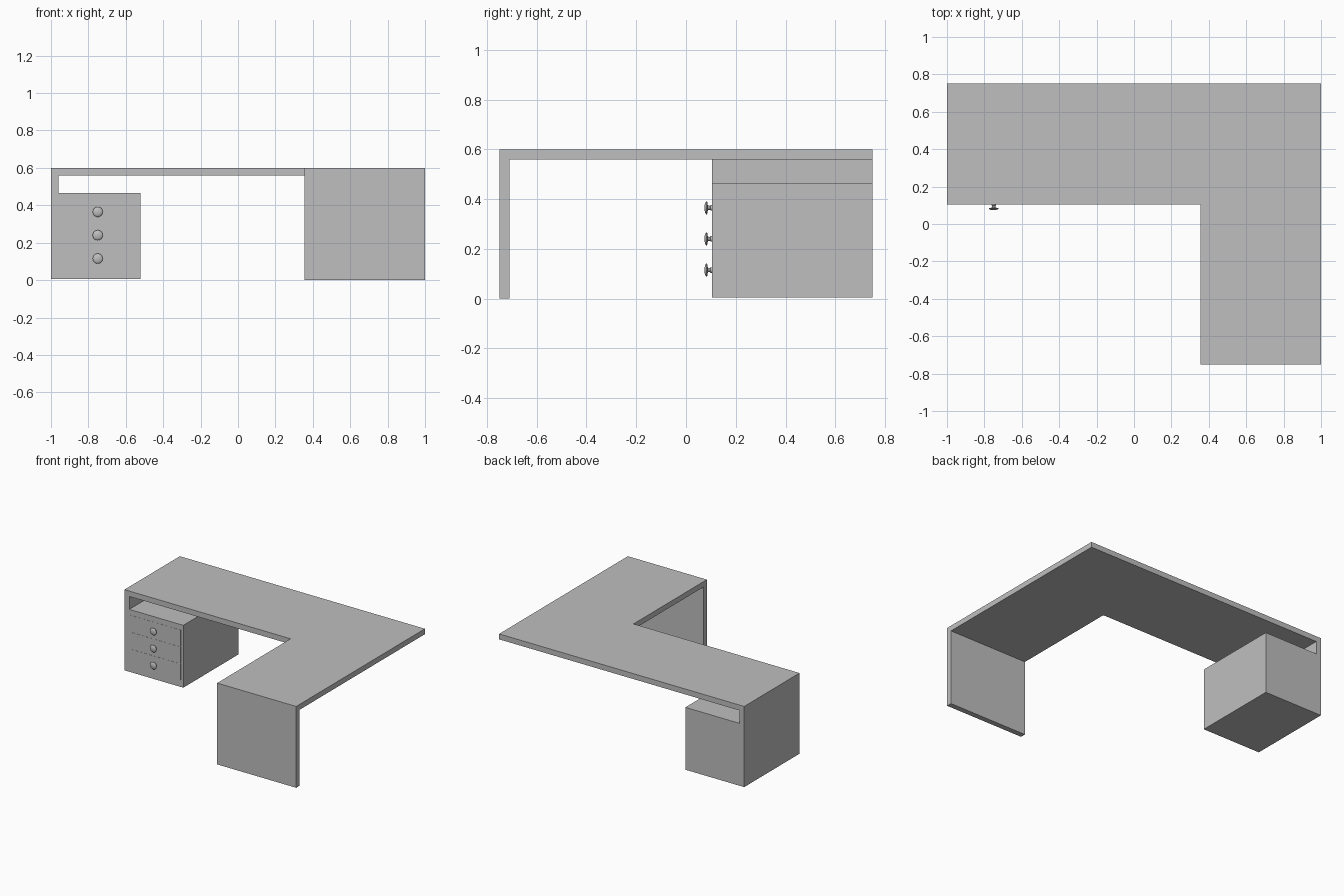
import bpy
import bmesh
import math
from mathutils import Matrix, Vector

cube = bpy.data.objects.get("Cube")
if cube:
    bpy.data.objects.remove(cube, do_unlink=True)

grey = bpy.data.materials.new("light grey")
grey.use_nodes = True
colour = (0.52, 0.52, 0.52, 1)
grey.diffuse_color = colour
grey.node_tree.nodes["Principled BSDF"].inputs["Base Color"].default_value = colour


def finish(name, bm):
    bmesh.ops.recalc_face_normals(bm, faces=bm.faces)
    mesh = bpy.data.meshes.new(name)
    bm.to_mesh(mesh)
    bm.free()
    mesh.materials.append(grey)
    obj = bpy.data.objects.new(name, mesh)
    bpy.context.collection.objects.link(obj)
    return obj


def prism(name, points, direction):
    """Extrude a flat outline along a direction."""
    bm = bmesh.new()
    face = bm.faces.new([bm.verts.new(p) for p in points])
    new = bmesh.ops.extrude_face_region(bm, geom=[face], use_keep_orig=True)["geom"]
    verts = [v for v in new if isinstance(v, bmesh.types.BMVert)]
    bmesh.ops.translate(bm, verts=verts, vec=Vector(direction))
    return finish(name, bm)


def box(name, x0, x1, y0, y1, z0, z1):
    corners = [(x0, y0, z0), (x1, y0, z0), (x1, y1, z0), (x0, y1, z0)]
    return prism(name, corners, (0, 0, z1 - z0))


def lathe(name, profile, x, z):
    """Turn a (radius, y) profile around an axis parallel to y."""
    bm = bmesh.new()
    verts = [bm.verts.new((r, y, 0)) for r, y in profile]
    edges = [bm.edges.new(pair) for pair in zip(verts, verts[1:])]
    bmesh.ops.spin(bm, geom=verts + edges, cent=(0, 0, 0), axis=(0, 1, 0),
                   angle=math.tau, steps=24)
    bmesh.ops.remove_doubles(bm, verts=bm.verts, dist=0.0001)
    bmesh.ops.transform(bm, matrix=Matrix.Translation((x, 0, z)), verts=bm.verts)
    return finish(name, bm)


TOP, UNDER, FRONT, BACK = 0.6, 0.56, 0.105, 0.75

# L-shaped worktop
outline = [(-1, BACK), (-1, FRONT), (0.355, FRONT), (0.355, -BACK), (1, -BACK), (1, BACK)]
prism("worktop", [(x, y, UNDER) for x, y in outline], (0, 0, TOP - UNDER))

# Leg panel at the end of the return
box("return_leg_panel", 0.355, 1, -BACK, -0.71, 0, UNDER)

# Drawer pedestal with the side panel that carries the worktop
section = [(-1, 0.005), (-0.52, 0.005), (-0.52, 0.465),
           (-0.96, 0.465), (-0.96, UNDER), (-1, UNDER)]
prism("drawer_pedestal", [(x, FRONT, z) for x, z in section], (0, BACK - FRONT, 0))

# Three drawer fronts with turned knobs
knob = [(0, 0.074), (0.012, 0.075), (0.022, 0.078), (0.027, 0.082), (0.025, 0.085),
        (0.009, 0.088), (0.008, 0.097), (0.011, 0.098), (0.011, FRONT)]
for i, level in enumerate(("lower", "middle", "upper")):
    z = 0.115 + i * 0.125
    box(level + "_drawer_front", -0.957, -0.54, FRONT - 0.001, FRONT, z - 0.06, z + 0.06)
    pull = lathe(level + "_drawer_knob", knob, -0.75, z)
    bpy.ops.object.select_all(action="DESELECT")
    pull.select_set(True)
    bpy.context.view_layer.objects.active = pull
    bpy.ops.object.shade_smooth_by_angle(angle=math.radians(40))
